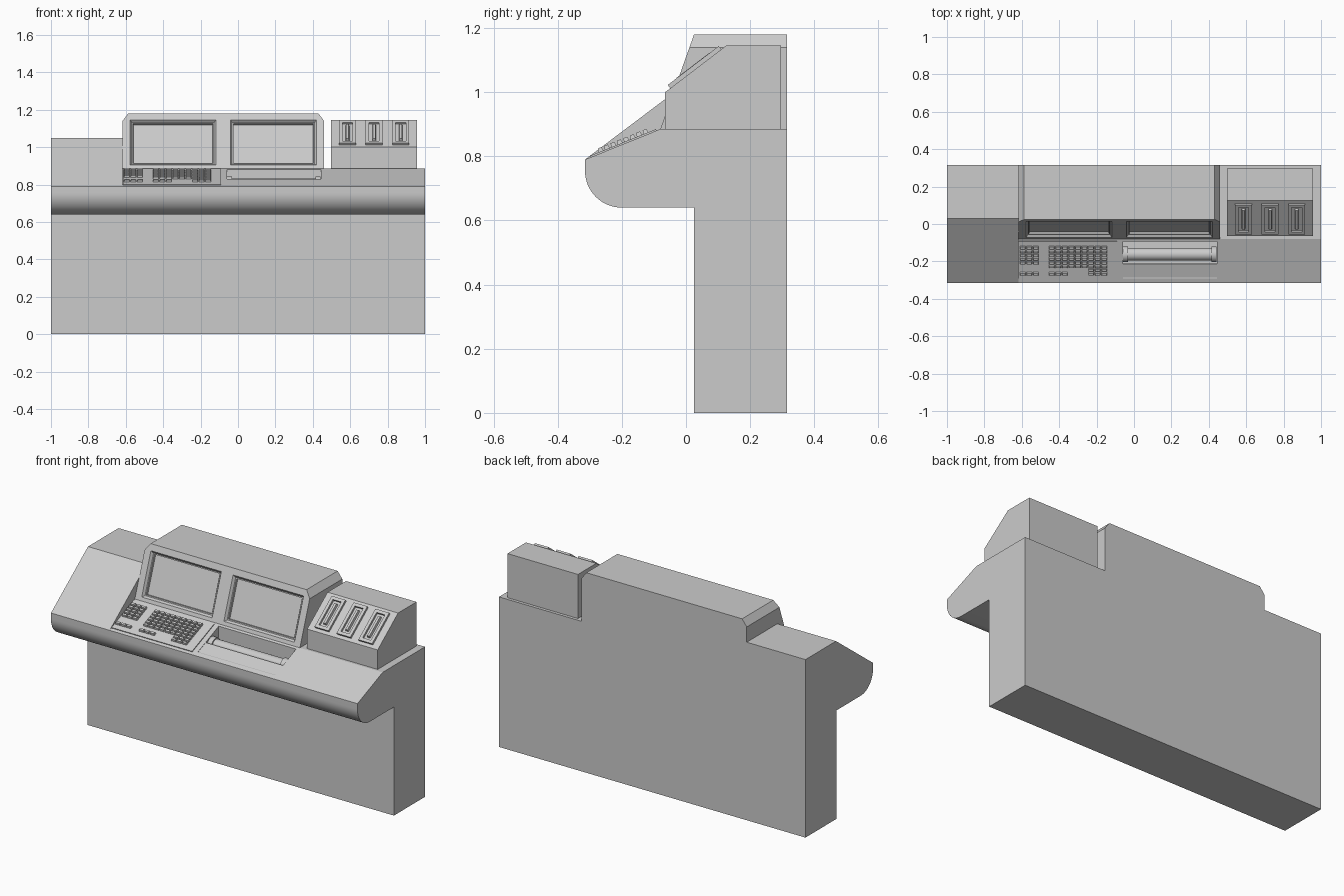
import bpy, bmesh, math
from mathutils import Vector

if "Cube" in bpy.data.objects:
    bpy.data.objects.remove(bpy.data.objects["Cube"])


def finish(name, bm):
    bmesh.ops.recalc_face_normals(bm, faces=bm.faces)
    mesh = bpy.data.meshes.new(name)
    bm.to_mesh(mesh)
    bm.free()
    ob = bpy.data.objects.new(name, mesh)
    bpy.context.collection.objects.link(ob)
    return ob


def add_prism(bm, ring_a, ring_b):
    a = [bm.verts.new(p) for p in ring_a]
    b = [bm.verts.new(p) for p in ring_b]
    bm.faces.new(a)
    bm.faces.new(b[::-1])
    for i in range(len(a)):
        j = (i + 1) % len(a)
        bm.faces.new((a[i], b[i], b[j], a[j]))


def profile(name, pts, x0, x1):
    """Side profile (y, z) extruded along x."""
    bm = bmesh.new()
    add_prism(bm, [(x0, y, z) for y, z in pts], [(x1, y, z) for y, z in pts])
    return finish(name, bm)


class Slope:
    """Tilted working plane running along x, from one (y, z) point to another."""
    def __init__(self, start, end):
        self.o = Vector((0, *start))
        self.v = (Vector((0, *end)) - self.o).normalized()
        self.n = Vector((0, -self.v.z, self.v.y))

    def at_y(self, y):
        return (y - self.o.y) / self.v.y

    def slab(self, bm, u0, u1, v0, v1, n0, n1, taper=0.0):
        def ring(n, t):
            return [self.o + Vector((u, 0, 0)) + self.v * v + self.n * n for u, v in
                    ((u0 + t, v0 + t), (u1 - t, v0 + t), (u1 - t, v1 - t), (u0 + t, v1 - t))]
        add_prism(bm, ring(n0, 0), ring(n1, taper))


def boolean(ob, other, operation):
    other.hide_render = True
    mod = ob.modifiers.new(operation.title(), 'BOOLEAN')
    mod.object, mod.operation, mod.solver = other, operation, 'EXACT'
    bpy.context.view_layer.objects.active = ob
    bpy.ops.object.modifier_apply(modifier=mod.name)
    bpy.data.objects.remove(other)


desk = Slope((-0.315, 0.79), (-0.08, 0.885))
face = Slope((-0.08, 0.885), (0.025, 1.18))
box_top = Slope((-0.065, 1.0), (0.125, 1.145))

# Console body: pedestal with rounded overhang
nose = [(-0.2 - 0.115 * math.sin(a), 0.755 - 0.115 * math.cos(a))
        for a in (math.pi / 2 * i / 16 for i in range(17))]
lower = [(0.315, 0), (0.025, 0), (0.025, 0.64)] + nose + [(-0.315, 0.79)]
body = profile("console_body", lower + [(-0.08, 0.885), (0.315, 0.885)], -1, 1)

# Raised left end
left = profile("left_end", lower + [(0.03, 1.05), (0.315, 1.05)], -1, -0.617)
boolean(body, left, 'UNION')

# Monitor housing with clipped top corners
outline = [(-0.617, 0.85), (0.46, 0.85), (0.46, 1.14), (0.43, 1.18), (-0.587, 1.18), (-0.617, 1.14)]
bm = bmesh.new()
add_prism(bm, [(x, -0.08 + (z - 0.885) * 0.356, z) for x, z in outline],
          [(x, 0.315, z) for x, z in outline])
boolean(body, finish("monitor_housing", bm), 'UNION')

# Screen recesses
for x0, x1 in ((-0.578, -0.117), (-0.042, 0.42)):
    bm = bmesh.new()
    face.slab(bm, x0, x1, 0.02, 0.277, 0.001, -0.014, 0.011)
    boolean(body, finish("screen_cutter", bm), 'DIFFERENCE')
    bm = bmesh.new()
    face.slab(bm, x0 + 0.015, x1 - 0.015, 0.035, 0.262, 0, -0.026, 0.004)
    boolean(body, finish("screen_cutter", bm), 'DIFFERENCE')

# Printer well
well = profile("well_cutter", [(-0.262, 0.76), (-0.262, 0.80), (-0.295, 0.80), (-0.295, 0.92),
                              (-0.094, 0.92), (-0.094, 0.76)], -0.06, 0.445)
boolean(body, well, 'DIFFERENCE')
bpy.ops.object.select_all(action='DESELECT')
body.select_set(True)
bpy.context.view_layer.objects.active = body
bpy.ops.object.shade_smooth_by_angle(angle=math.radians(20))

# Printer front plate
bm = bmesh.new()
desk.slab(bm, -0.06, 0.445, desk.at_y(-0.293), desk.at_y(-0.215), -0.008, -0.002)
finish("printer_plate", bm)

# Printer roller and end caps
for name, x, length, radius in (("roller", 0.19, 0.47, 0.034),
                                ("roller_cap_left", -0.045, 0.028, 0.042),
                                ("roller_cap_right", 0.428, 0.028, 0.042)):
    bpy.ops.mesh.primitive_cylinder_add(vertices=32, radius=radius, depth=length,
                                        location=(x, -0.162, 0.802), rotation=(0, math.pi / 2, 0))
    bpy.context.object.name = name
    bpy.ops.object.shade_smooth_by_angle(angle=math.radians(30))

# Keyboard panel
bm = bmesh.new()
desk.slab(bm, -0.615, -0.09, desk.at_y(-0.298), desk.at_y(-0.092), -0.01, 0.005)
finish("keyboard_panel", bm)

# Keys: left x, columns, back y, rows
bm = bmesh.new()
for x, cols, y, rows in ((-0.61, 3, -0.115, 5), (-0.61, 3, -0.255, 1), (-0.455, 6, -0.115, 6),
                         (-0.455, 3, -0.255, 1), (-0.245, 3, -0.115, 8)):
    for c in range(cols):
        for r in range(rows):
            u, v = x + c * 0.035, desk.at_y(y - r * 0.02)
            desk.slab(bm, u, u + 0.031, v - 0.018, v, 0.003, 0.017, 0.003)
finish("keys", bm)

# Slider box
profile("slider_box", [(-0.065, 0.87), (-0.065, 1.0), (0.125, 1.145), (0.297, 1.145), (0.297, 0.87)],
        0.497, 0.957)

# Sliders: raised frame with a handle bar
for i, x in enumerate((0.585, 0.728, 0.87)):
    bm = bmesh.new()
    for u0, u1, v0, v1 in ((-0.045, -0.027, 0.02, 0.22), (0.027, 0.045, 0.02, 0.22),
                           (-0.027, 0.027, 0.02, 0.038), (-0.027, 0.027, 0.202, 0.22)):
        box_top.slab(bm, x + u0, x + u1, v0, v1, -0.005, 0.013)
    finish(f"slider_frame_{i + 1}", bm)
    bm = bmesh.new()
    box_top.slab(bm, x - 0.011, x + 0.011, 0.052, 0.188, -0.005, 0.014, 0.004)
    finish(f"slider_handle_{i + 1}", bm)
